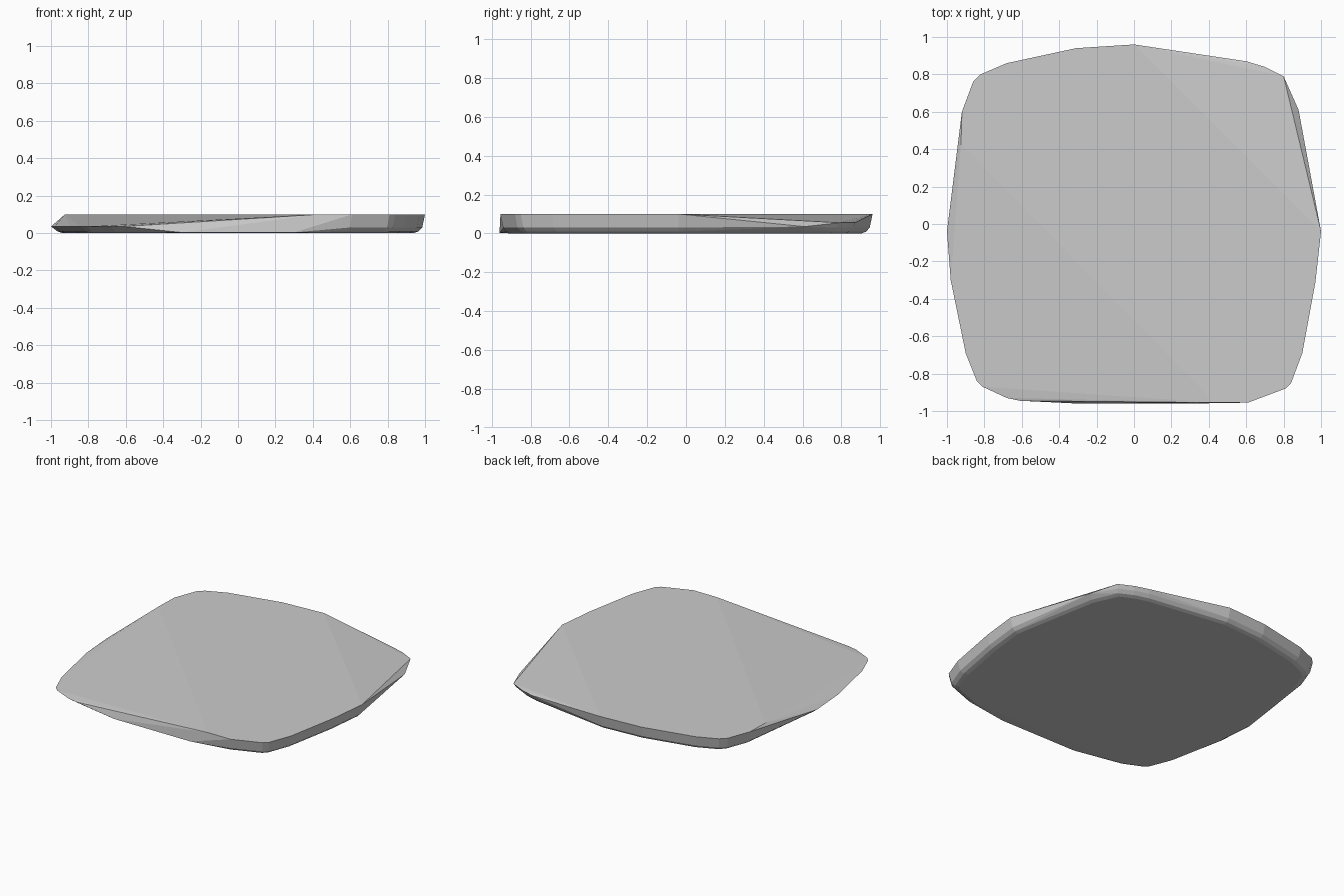
import bpy, bmesh

if "Cube" in bpy.data.objects:
    bpy.data.objects.remove(bpy.data.objects["Cube"])

# Rim outline (x, y, top height): counter-clockwise; two opposite corners dip
HI, LO = 0.1, 0.035
rim = [
    (0.0, 0.96, HI), (-0.31, 0.94, HI), (-0.68, 0.86, HI), (-0.82, 0.80, HI),
    (-0.86, 0.76, HI), (-0.92, 0.60, HI), (-0.925, 0.43, HI), (-1.0, -0.04, LO),
    (-0.98, -0.30, LO), (-0.90, -0.69, LO), (-0.84, -0.84, LO), (-0.81, -0.87, LO),
    (-0.68, -0.93, LO), (-0.61, -0.945, LO), (0.43, -0.955, HI), (0.61, -0.955, HI),
    (0.81, -0.88, HI), (0.84, -0.85, HI), (0.90, -0.69, HI), (0.97, -0.31, HI),
    (1.0, -0.04, HI), (0.88, 0.61, LO), (0.80, 0.79, 0.055), (0.70, 0.84, 0.055),
    (0.60, 0.87, 0.055),
]

# Slab: hull of the rim, a slightly inset belly ring and the flat underside
points = list(rim)
for x, y, z in rim:
    points.append((x * 0.985, y * 0.985, 0.03))
    points.append((x * 0.965, y * 0.965, 0.009))
    points.append((x * 0.94, y * 0.94, 0.0))
points += [(-0.30, -0.96, 0.003), (0.30, -0.96, 0.003)]  # straight front edge

bm = bmesh.new()
for p in points:
    bm.verts.new(p)
bmesh.ops.convex_hull(bm, input=bm.verts)
bmesh.ops.delete(bm, geom=[v for v in bm.verts if not v.link_faces], context='VERTS')
bmesh.ops.recalc_face_normals(bm, faces=bm.faces)

mesh = bpy.data.meshes.new("stone_slab")
bm.to_mesh(mesh)
bm.free()
slab = bpy.data.objects.new("stone_slab", mesh)
bpy.context.collection.objects.link(slab)
